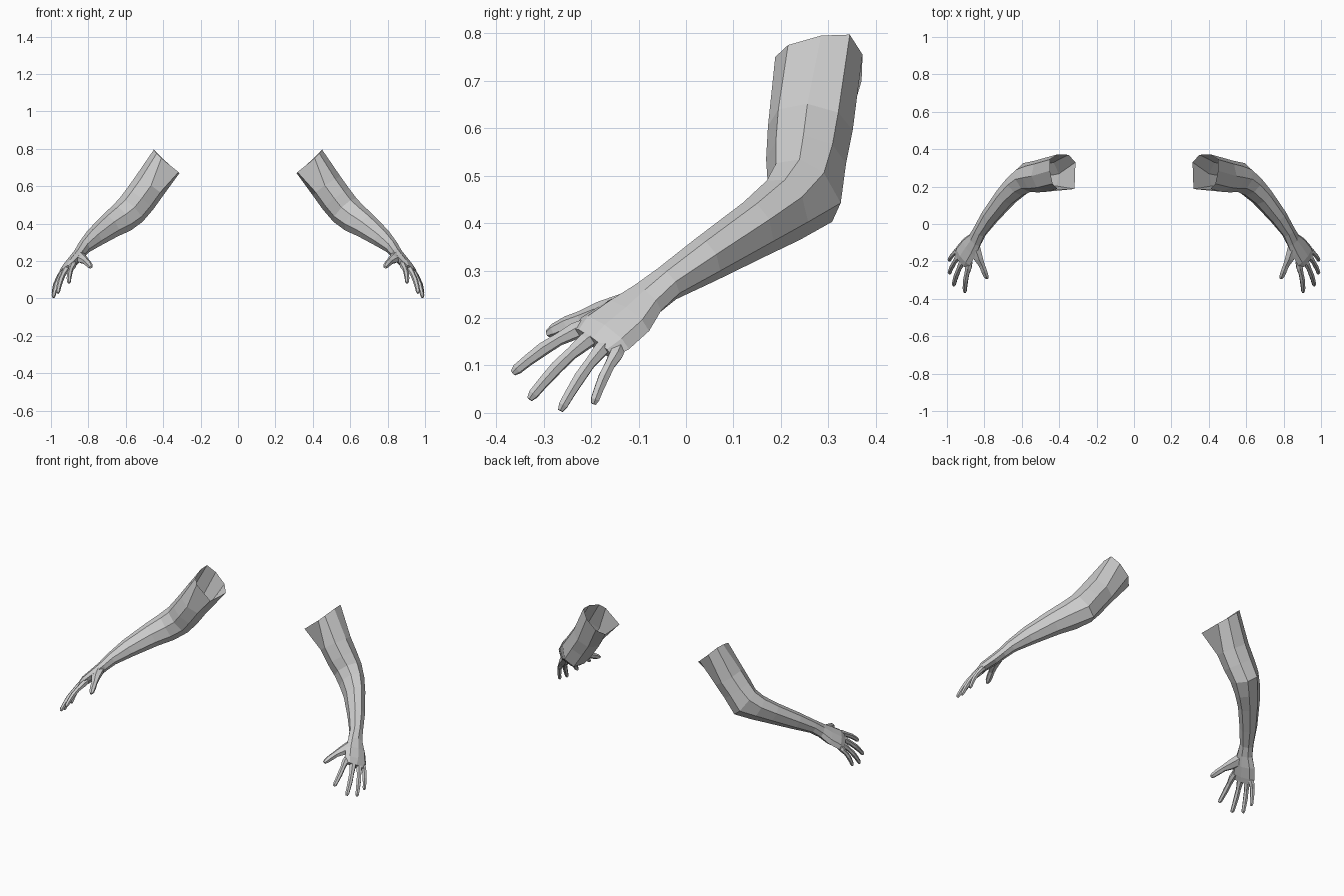
import bpy, bmesh, math
from mathutils import Vector

if "Cube" in bpy.data.objects:
    bpy.data.objects.remove(bpy.data.objects["Cube"])

skin = bpy.data.materials.new("clay_grey")
skin.diffuse_color = (0.6, 0.6, 0.6, 1)
skin.use_nodes = True
skin.node_tree.nodes["Principled BSDF"].inputs["Base Color"].default_value = skin.diffuse_color


def loft(name, rings, cap_start=False, cap_end=True):
    """Skin a list of equal-sized point rings and mirror it to the other side."""
    bm = bmesh.new()
    loops = [[bm.verts.new(p) for p in r] for r in rings]
    n = len(loops[0])
    for a, b in zip(loops, loops[1:]):
        for i in range(n):
            j = (i + 1) % n
            bm.faces.new((a[i], a[j], b[j], b[i]))
    if cap_start:
        bm.faces.new(loops[0][::-1])
    if cap_end:
        bm.faces.new(loops[-1])
    bmesh.ops.recalc_face_normals(bm, faces=bm.faces)
    me = bpy.data.meshes.new(name)
    bm.to_mesh(me)
    bm.free()
    me.materials.append(skin)
    ob = bpy.data.objects.new(name, me)
    bpy.context.collection.objects.link(ob)
    ob.modifiers.new("other_side", 'MIRROR').use_mirror_merge = False
    return ob


def rings_along(path, up, sides, phase=0.0):
    """path: (centre, half height along up, half width across)."""
    pts = [Vector(p[0]) for p in path]
    out = []
    for i, (_, a, b) in enumerate(path):
        t = (pts[min(i + 1, len(pts) - 1)] - pts[max(i - 1, 0)]).normalized()
        u = Vector(up)
        u = (u - t * u.dot(t)).normalized()
        v = u.cross(t)
        angs = [phase + 2 * math.pi * k / sides for k in range(sides)]
        out.append([pts[i] + u * a * math.cos(g) + v * b * math.sin(g) for g in angs])
    return out


# Arm: open slanted shoulder end, elbow, forearm, wrist and palm
shoulder = [(.45, .285, .795), (.45, .345, .797), (.41, .372, .755), (.35, .37, .70),
            (.313, .33, .67), (.318, .187, .675), (.41, .188, .75), (.435, .215, .775)]
arm_path = [
    ((.385, .28, .735), .09, .09),
    ((.475, .262, .60), .09, .09),
    ((.525, .253, .53), .09, .085),
    ((.572, .243, .472), .088, .075),
    ((.625, .205, .427), .082, .064),
    ((.685, .145, .387), .070, .054),
    ((.770, .040, .322), .053, .046),
    ((.825, -.040, .272), .037, .039),
    ((.850, -.085, .238), .031, .046),
    ((.880, -.125, .202), .030, .064),
    ((.912, -.170, .168), .026, .070),
    ((.926, -.195, .147), .017, .060),
]
arm_rings = rings_along(arm_path, (.72, -.05, .69), 8)
arm_rings[0] = [Vector(p) for p in shoulder]
# elbow point pushed back and down
for k in (2, 3):
    arm_rings[3][k] += Vector((0, .012, -.015))
loft("arm", arm_rings)

# Fingers: knuckle, tip and radius
fingers = {
    "index_finger": ((.885, -.235, .172), (.905, -.365, .085), .0155),
    "middle_finger": ((.922, -.212, .150), (.965, -.330, .030), .0155),
    "ring_finger": ((.943, -.180, .132), (.988, -.265, .006), .0145),
    "little_finger": ((.952, -.148, .122), (.988, -.195, .020), .0135),
}
wrist = Vector((.865, -.11, .22))
back_of_hand = Vector((.67, -.15, .73))
for name, (base, tip, r) in fingers.items():
    base, tip = Vector(base), Vector(tip)
    d = tip - base
    root = base + (wrist - base).normalized() * .035
    path = [(root, r * 1.1, r * 1.2), (base, r * 1.15, r * 1.2)]
    for f, s, lift in ((.25, .9, .006), (.5, .95, .008), (.75, .82, .005),
                       (.93, .75, .001), (1.0, .42, -.002)):
        path.append((base + d * f + back_of_hand * lift, r * s, r * s))
    loft(name, rings_along(path, back_of_hand, 6, math.pi / 6), True)

# Thumb with a broad fleshy root
thumb_path = [
    ((.858, -.085, .235), .020, .026),
    ((.850, -.135, .222), .027, .034),
    ((.832, -.185, .210), .022, .028),
    ((.814, -.220, .199), .016, .019),
    ((.802, -.250, .187), .017, .018),
    ((.791, -.278, .174), .014, .015),
    ((.786, -.292, .167), .007, .009),
]
loft("thumb", rings_along(thumb_path, (.4, -.4, .8), 6, math.pi / 6), True)
